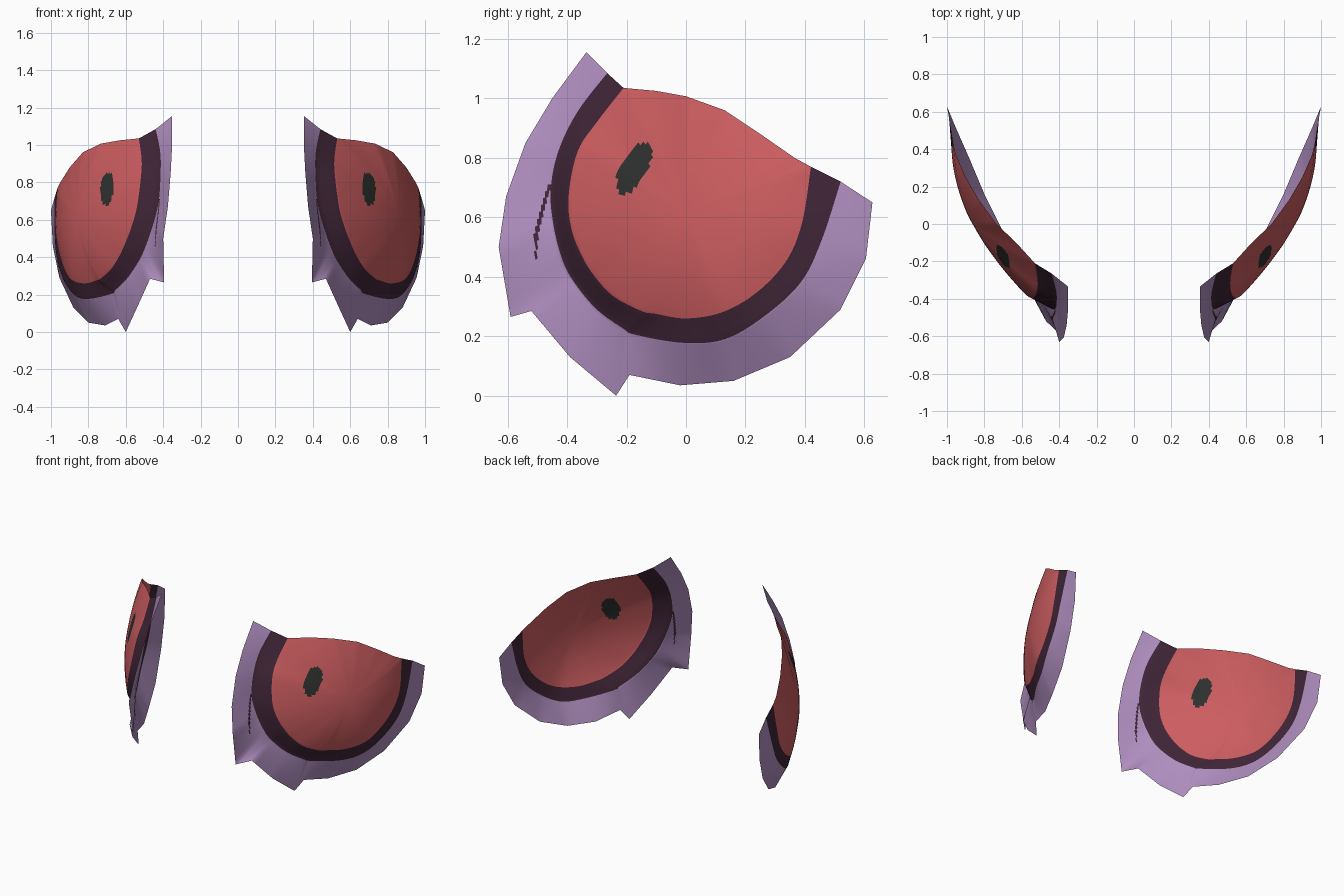
import bpy
import bmesh
from mathutils import Vector

default_cube = bpy.data.objects.get("Cube")
if default_cube:
    bpy.data.objects.remove(default_cube, do_unlink=True)


def make_material(name, colour):
    material = bpy.data.materials.new(name)
    material.use_nodes = True
    rgba = (*colour, 1.0)
    material.diffuse_color = rgba
    material.node_tree.nodes["Principled BSDF"].inputs["Base Color"].default_value = rgba
    return material


MATERIALS = [
    make_material("lilac skin", (.43, .27, .52)),
    make_material("dark plum rim", (.051, .0185, .038)),
    make_material("coral red eye", (.61, .11, .118)),
    make_material("charcoal pupil", (.027, .031, .028)),
]
SKIN, RIM, EYE, PUPIL = range(len(MATERIALS))

# Matching curves of the left shell, running from the upper front round the bottom to the back
skin_edge = [
    (.352, -.335, 1.155), (.352, -.45, 1), (.36, -.54, .85), (.375, -.605, .67),
    (.4, -.63, .5), (.395, -.59, .265), (.47, -.52, .285), (.54, -.39, .13),
    (.6, -.235, 0), (.64, -.19, .07), (.71, -.02, .035), (.8, .16, .05),
    (.88, .35, .13), (.955, .52, .29), (.99, .605, .46), (1, .627, .65)]
rim_edge = [
    (.44, -.265, 1.085), (.415, -.365, .955), (.415, -.43, .82), (.425, -.455, .69),
    (.455, -.445, .57), (.495, -.415, .455), (.53, -.375, .38), (.59, -.3, .29),
    (.655, -.21, .225), (.675, -.17, .205), (.79, -.01, .178), (.865, .13, .19),
    (.925, .26, .265), (.965, .385, .38), (.98, .455, .52), (.98, .52, .72)]
eye_edge = [
    (.53, -.21, 1.035), (.515, -.3, .92), (.52, -.365, .82), (.54, -.395, .67),
    (.57, -.385, .56), (.605, -.35, .47), (.635, -.31, .405), (.68, -.245, .335),
    (.735, -.15, .285), (.76, -.1, .275), (.82, 0, .26), (.89, .12, .28),
    (.93, .235, .345), (.96, .335, .45), (.975, .39, .58), (.965, .42, .77)]
brow_edge = [
    (.965, .42, .77), (.95, .365, .8), (.9, .25, .88), (.83, .13, .96),
    (.735, 0, 1.007), (.63, -.1, 1.025), (.53, -.21, 1.035)]
EYE_CENTRE = Vector((.855, 0, .62))


def resample(points, steps, smooth):
    """Subdivide a polyline, straight or as a smooth curve through the points."""
    pts = [Vector(p) for p in points]
    result = []
    for i in range(len(pts) - 1):
        a, b = pts[i], pts[i + 1]
        before = pts[max(i - 1, 0)]
        after = pts[min(i + 2, len(pts) - 1)]
        for s in range(steps):
            t = s / steps
            if smooth:
                tangent_a, tangent_b = (b - before) / 2, (after - a) / 2
                chord = b - a
                p = (a + tangent_a * t
                     + (3 * chord - 2 * tangent_a - tangent_b) * t ** 2
                     + (tangent_a + tangent_b - 2 * chord) * t ** 3)
            else:
                p = a.lerp(b, t)
            result.append(p)
    return result + [pts[-1]]


def dome_point(edge, t):
    """Point on the bulging eye between its centre and its edge."""
    p = EYE_CENTRE.lerp(edge, t)
    reach = edge - EYE_CENTRE
    slope = .55 * reach.y - .15 * reach.z
    p.x = EYE_CENTRE.x + slope * t + (reach.x - slope) * t * t
    return p


def in_pupil(p):
    """Slanted oval on the eye."""
    dy, dz = p.y + .175, p.z - .766
    along, across = .47 * dy + .88 * dz, .88 * dy - .47 * dz
    return (along / .095) ** 2 + (across / .044) ** 2 < 1


def in_crease(p):
    """Thin dark line trailing down from the rim at the front."""
    if p.y > -.44 or not .44 < p.z < .71:
        return False
    middle = -.507 + .052 * (max(p.z - .47, 0) / .24) ** 2
    return abs(p.y - middle) < .004 + .02 * max(p.z - .5, 0)


def add_grid(bm, rows, material):
    """Skin a list of equal rows of points with faces."""
    grid = [[bm.verts.new(p) for p in row] for row in rows]
    for low, high in zip(grid, grid[1:]):
        for i in range(len(low) - 1):
            face = bm.faces.new((low[i], low[i + 1], high[i + 1], high[i]))
            face.material_index = material


def build_shell(name, side):
    bm = bmesh.new()
    skin = resample(skin_edge, 6, False)
    rim = resample(rim_edge, 6, True)
    eye = resample(eye_edge, 6, True)
    brow = resample(brow_edge, 6, False)

    # Skin and rim are strips between neighbouring curves
    for inner, outer, count, material in ((rim, skin, 24, SKIN), (eye, rim, 4, RIM)):
        rows = [[a.lerp(b, k / count) for a, b in zip(inner, outer)]
                for k in range(count + 1)]
        add_grid(bm, rows, material)

    # Eye dome fans out from its centre
    loop = eye + brow[1:]
    rings = 36
    add_grid(bm, [[dome_point(p, k / rings) for p in loop]
                  for k in range(rings + 1)], EYE)

    bmesh.ops.remove_doubles(bm, verts=bm.verts, dist=.0003)
    bmesh.ops.dissolve_degenerate(bm, edges=bm.edges, dist=.0001)

    # Painted details
    for face in bm.faces:
        middle = face.calc_center_median()
        if face.material_index == EYE and in_pupil(middle):
            face.material_index = PUPIL
        elif face.material_index == SKIN and in_crease(middle):
            face.material_index = RIM

    # Mirror to the wanted side, with normals facing outward
    for vert in bm.verts:
        vert.co.x *= side
    bmesh.ops.recalc_face_normals(bm, faces=bm.faces)
    if sum(f.normal.x * f.calc_area() for f in bm.faces) * side < 0:
        bmesh.ops.reverse_faces(bm, faces=bm.faces)
    for face in bm.faces:
        face.smooth = True

    mesh = bpy.data.meshes.new(name)
    bm.to_mesh(mesh)
    bm.free()
    for material in MATERIALS:
        mesh.materials.append(material)
    shell = bpy.data.objects.new(name, mesh)
    bpy.context.collection.objects.link(shell)


build_shell("left_eye_shell", 1)
build_shell("right_eye_shell", -1)
